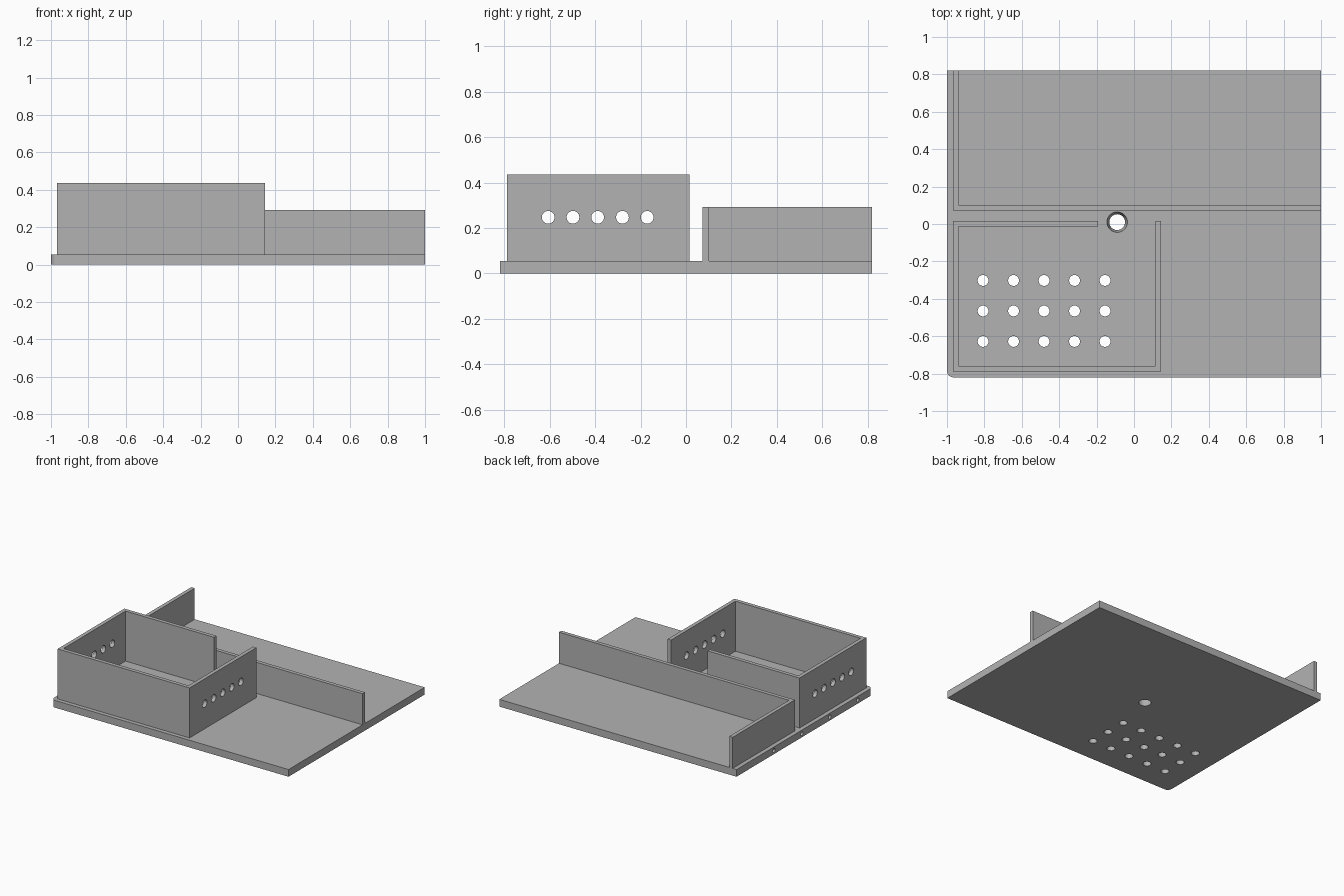
import bpy, bmesh, math
from mathutils import Matrix, Vector

if "Cube" in bpy.data.objects:
    bpy.data.objects.remove(bpy.data.objects["Cube"])

BASE_TOP = 0.055
WALL = 0.029

grey = bpy.data.materials.new("plain grey")
grey.use_nodes = True
grey.diffuse_color = (0.45, 0.45, 0.45, 1)
grey.node_tree.nodes["Principled BSDF"].inputs["Base Color"].default_value = grey.diffuse_color


def make_object(name, bm):
    bmesh.ops.recalc_face_normals(bm, faces=bm.faces)
    mesh = bpy.data.meshes.new(name)
    bm.to_mesh(mesh)
    bm.free()
    mesh.materials.append(grey)
    obj = bpy.data.objects.new(name, mesh)
    bpy.context.collection.objects.link(obj)
    return obj


def prism(name, outline, z0, z1):
    """Extrude a flat outline upwards."""
    bm = bmesh.new()
    face = bm.faces.new([bm.verts.new((x, y, z0)) for x, y in outline])
    top = bmesh.ops.extrude_face_region(bm, geom=[face])["geom"]
    verts = [v for v in top if isinstance(v, bmesh.types.BMVert)]
    bmesh.ops.translate(bm, verts=verts, vec=(0, 0, z1 - z0))
    return make_object(name, bm)


def add_drill(bm, centre, r_low, r_high, depth, axis="Z"):
    turn = Matrix.Rotation(math.pi / 2, 4, "Y") if axis == "X" else Matrix()
    bmesh.ops.create_cone(bm, cap_ends=True, segments=32, radius1=r_low, radius2=r_high,
                          depth=depth, matrix=Matrix.Translation(Vector(centre)) @ turn)


def drill(obj, bm):
    """Cut the drill shapes out of the part and shade the bores smooth."""
    cutter = make_object("drill_cutter", bm)
    cutter.hide_render = True
    mod = obj.modifiers.new("holes", "BOOLEAN")
    mod.operation, mod.solver, mod.object = "DIFFERENCE", "EXACT", cutter
    bpy.ops.object.select_all(action="DESELECT")
    obj.select_set(True)
    bpy.context.view_layer.objects.active = obj
    bpy.ops.object.modifier_apply(modifier=mod.name)
    bpy.ops.object.shade_smooth_by_angle(angle=math.radians(30))
    bpy.data.objects.remove(cutter)


# Base plate with one rounded corner
r = 0.035
corner = [(-1 + r - r * math.cos(a), -0.82 + r - r * math.sin(a))
          for a in (i * math.pi / 16 for i in range(9))]
base = prism("base_plate", corner + [(1, -0.82), (1, 0.82), (-1, 0.82)], 0, BASE_TOP)

# Floor vents, tapered cable hole and blind side holes
bm = bmesh.new()
for col in range(5):
    for row in range(3):
        add_drill(bm, (-0.807 + 0.163 * col, -0.628 + 0.163 * row, 0.03), 0.029, 0.029, 0.2)
add_drill(bm, (-0.09, 0.01, BASE_TOP / 2), 0.042, 0.055, BASE_TOP + 0.002)
for i in range(4):
    add_drill(bm, (-1, 0.37 - 0.337 * i, BASE_TOP / 2), 0.015, 0.015, 0.1, "X")
drill(base, bm)

# Tall open box: left, front, right and a short back wall in one outline
x0, x1, y0, y1, gap = -0.968, 0.144, -0.789, 0.015, -0.193
box = prism("box_walls", [
    (gap, y1), (x0, y1), (x0, y0), (x1, y0), (x1, y1), (x1 - WALL, y1),
    (x1 - WALL, y0 + WALL), (x0 + WALL, y0 + WALL), (x0 + WALL, y1 - WALL),
    (gap, y1 - WALL)], BASE_TOP, 0.436)

# Row of holes through both side walls
bm = bmesh.new()
for i in range(5):
    for x in (x0 + WALL / 2, x1 - WALL / 2):
        add_drill(bm, (x, -0.607 + 0.109 * i, 0.247), 0.028, 0.028, 0.1, "X")
drill(box, bm)

# Lower L-shaped divider behind the box
d = 0.072
prism("divider_wall", [(x0, d), (1, d), (1, d + WALL), (x0 + WALL, d + WALL),
                       (x0 + WALL, 0.82), (x0, 0.82)], BASE_TOP, 0.292)
